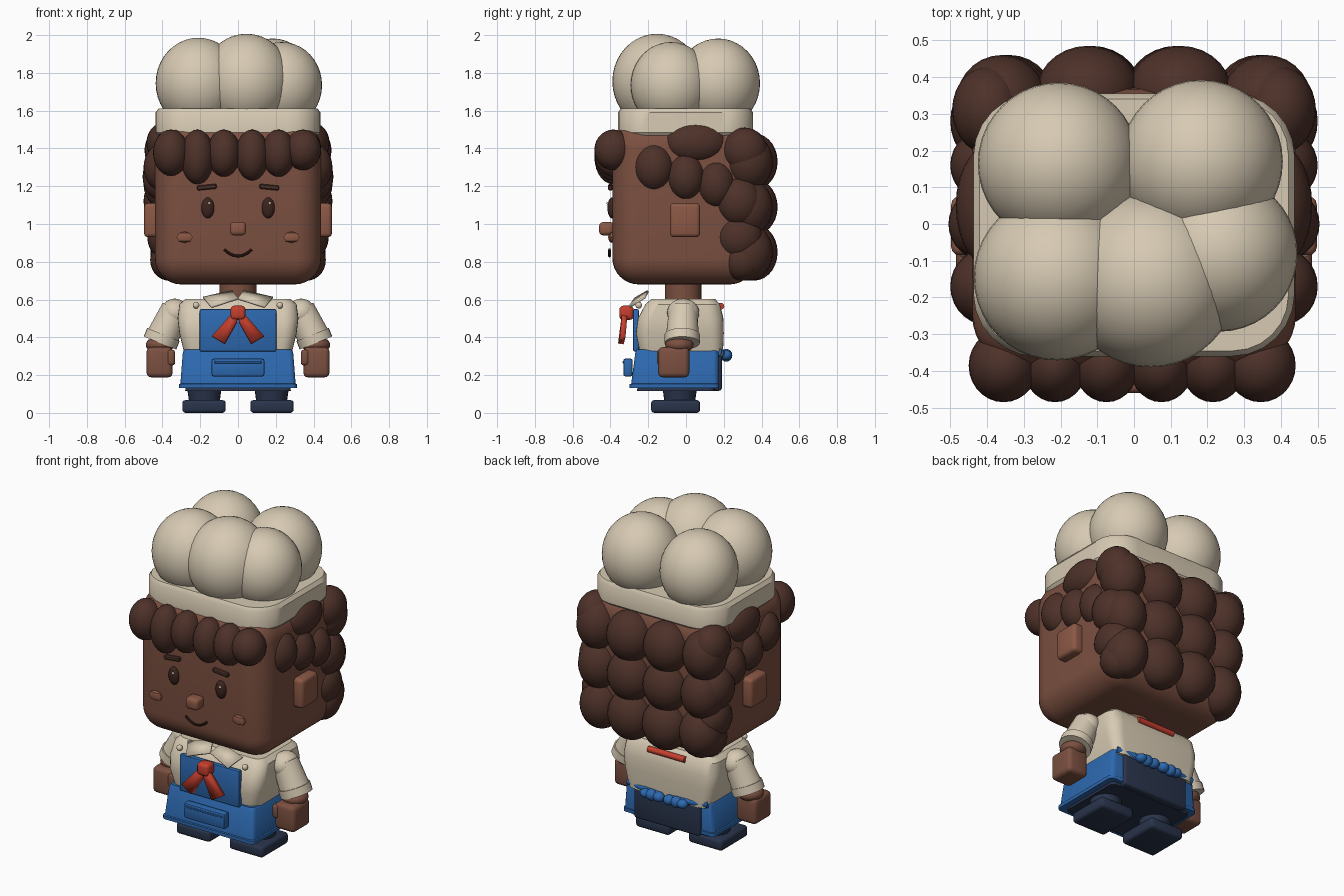
import bpy, bmesh, math
from mathutils import Vector, Matrix

cube = bpy.data.objects.get("Cube")
if cube:
    bpy.data.objects.remove(cube, do_unlink=True)


def material(name, rgb):
    m = bpy.data.materials.new(name)
    m.use_nodes = True
    m.diffuse_color = (*rgb, 1)
    m.node_tree.nodes["Principled BSDF"].inputs["Base Color"].default_value = (*rgb, 1)
    return m


CREAM = material("cream cloth", (0.68, 0.59, 0.45))
SKIN = material("brown skin", (0.2, 0.08, 0.052))
BLUSH = material("warm blush", (0.26, 0.098, 0.06))
HAIR = material("dark brown hair", (0.075, 0.031, 0.022))
EYE = material("eye brown", (0.045, 0.018, 0.013))
BLUE = material("apron blue", (0.026, 0.14, 0.43))
RED = material("scarf red", (0.56, 0.05, 0.027))
NAVY = material("trouser navy", (0.022, 0.034, 0.07))


def finish(name, bm, mat, angle=35):
    bmesh.ops.recalc_face_normals(bm, faces=bm.faces)
    me = bpy.data.meshes.new(name)
    bm.to_mesh(me)
    bm.free()
    me.materials.append(mat)
    ob = bpy.data.objects.new(name, me)
    bpy.context.collection.objects.link(ob)
    bpy.ops.object.select_all(action="DESELECT")
    ob.select_set(True)
    bpy.context.view_layer.objects.active = ob
    bpy.ops.object.shade_smooth_by_angle(angle=math.radians(angle))
    return ob


def box(name, c, size, mat, bevel=0.02, seg=3, tilt=0):
    bm = bmesh.new()
    bmesh.ops.create_cube(bm, size=1)
    bmesh.ops.scale(bm, vec=size, verts=bm.verts)
    if bevel:
        bmesh.ops.bevel(bm, geom=bm.edges[:], offset=bevel, segments=seg,
                        profile=0.5, affect="EDGES")
    turn = Matrix.Translation(c) @ Matrix.Rotation(tilt, 4, "Y")
    bmesh.ops.transform(bm, matrix=turn, verts=bm.verts)
    return finish(name, bm, mat)


def ball(name, c, r, mat, seg=28):
    r = r if isinstance(r, tuple) else (r, r, r)
    bm = bmesh.new()
    bmesh.ops.create_uvsphere(bm, u_segments=seg, v_segments=max(4, seg // 2), radius=1)
    bmesh.ops.transform(bm, matrix=Matrix.Translation(c) @ Matrix.Diagonal((*r, 1)),
                        verts=bm.verts)
    return finish(name, bm, mat)


def rod(name, a, b, r1, r2, mat, seg=24):
    a, b = Vector(a), Vector(b)
    bm = bmesh.new()
    bmesh.ops.create_cone(bm, cap_ends=True, segments=seg, radius1=r1, radius2=r2,
                          depth=(b - a).length)
    turn = (b - a).to_track_quat("Z", "Y").to_matrix().to_4x4()
    bmesh.ops.transform(bm, matrix=Matrix.Translation((a + b) / 2) @ turn, verts=bm.verts)
    return finish(name, bm, mat)


def loft(name, rings, mat, steps=6):
    """Stack of rounded rectangles: z, half width, front y, back y, corner radius."""
    bm = bmesh.new()
    loops = []
    for z, hx, y0, y1, r in rings:
        cy, hy = (y0 + y1) / 2, (y1 - y0) / 2
        loop = []
        for q, (sx, sy) in enumerate(((1, 1), (-1, 1), (-1, -1), (1, -1))):
            for k in range(steps + 1):
                t = (q + k / steps) * math.pi / 2
                loop.append(bm.verts.new((sx * (hx - r) + r * math.cos(t),
                                          cy + sy * (hy - r) + r * math.sin(t), z)))
        loops.append(loop)
    for lo, hi in zip(loops, loops[1:]):
        for i in range(len(lo)):
            j = (i + 1) % len(lo)
            bm.faces.new((lo[i], lo[j], hi[j], hi[i]))
    bm.faces.new(loops[0])
    bm.faces.new(loops[-1])
    return finish(name, bm, mat)


def plate(name, pts, thick, mat):
    bm = bmesh.new()
    bm.faces.new([bm.verts.new(p) for p in pts])
    ob = finish(name, bm, mat)
    mod = ob.modifiers.new("thickness", "SOLIDIFY")
    mod.thickness, mod.offset = thick, 0
    return ob


# Hat
loft("hat_band", [(1.465, 0.42, -0.345, 0.34, 0.15), (1.485, 0.437, -0.36, 0.355, 0.17),
                  (1.59, 0.437, -0.36, 0.355, 0.17), (1.612, 0.42, -0.345, 0.34, 0.15)], CREAM)
puffs = [(-0.205, 0.165, 1.745, 0.22), (0.183, 0.17, 1.745, 0.222), (-0.21, -0.145, 1.745, 0.226),
         (0.045, -0.153, 1.755, 0.237), (0.232, -0.08, 1.735, 0.213)]
for i, (x, y, z, r) in enumerate(puffs):
    ball(f"hat_puff_{i + 1}", (x, y, z), (r, r, r + 0.015), CREAM, 40)

# Head, nose and mouth
box("head", (0, -0.01, 1.11), (0.88, 0.76, 0.86), SKIN, 0.14, 8)
box("nose", (0, -0.42, 0.975), (0.085, 0.08, 0.07), BLUSH, 0.02)
rod("neck", (0, -0.015, 0.57), (0, -0.015, 0.72), 0.097, 0.097, SKIN)
mouth = [(0.145 * (k / 8 - 0.5), -0.405, 0.83 + 0.035 * (k / 4 - 1) ** 2) for k in range(9)]
for k in range(8):
    rod(f"mouth_{k + 1}", mouth[k], mouth[k + 1], 0.007, 0.007, EYE, 8)

# Fringe
for i, (x, bottom) in enumerate([(-0.355, 1.255), (-0.215, 1.21), (-0.075, 1.25),
                                 (0.075, 1.23), (0.215, 1.25), (0.345, 1.285)]):
    end = abs(x) > 0.3
    ball(f"fringe_curl_{i + 1}", (x, -0.385, (bottom + 1.5) / 2),
         (0.095 if end else 0.088, 0.1, (1.5 - bottom) / 2), HAIR)

# Back curls in a grid of rows
for row, z in enumerate((1.33, 1.09, 0.85)):
    for col, x in enumerate((-0.36, -0.125, 0.125, 0.36)):
        outer = abs(x) > 0.3
        ball(f"back_curl_{row + 1}_{col + 1}", (x * (1 - 0.03 * row), 0.33 if outer else 0.36, z),
             (0.125 if outer else 0.14, 0.13 if outer else 0.125, 0.15), HAIR)

# Side curls: y, z, radius along y, radius along z, outward reach
side_curls = [(0.05, 1.43, 0.17, 0.11, 0.485), (0.31, 1.39, 0.12, 0.12, 0.495),
              (-0.17, 1.3, 0.105, 0.125, 0.5), (0.0, 1.25, 0.1, 0.125, 0.505),
              (0.16, 1.21, 0.1, 0.125, 0.5), (0.28, 1.12, 0.12, 0.13, 0.5),
              (0.28, 0.93, 0.125, 0.12, 0.48), (0.3, 0.81, 0.11, 0.11, 0.465)]
for s, side in ((1, "left"), (-1, "right")):
    for i, (y, z, ry, rz, reach) in enumerate(side_curls):
        ball(f"{side}_curl_{i + 1}", (s * (reach - 0.1), y, z), (0.1, ry, rz), HAIR)

    # Face pairs and ears
    box(f"{side}_ear", (s * 0.455, -0.005, 1.02), (0.085, 0.16, 0.18), BLUSH, 0.022)
    ball(f"{side}_eye", (s * 0.16, -0.392, 1.085), (0.034, 0.024, 0.055), EYE)
    ball(f"{side}_eye_glint", (s * 0.16 + 0.008, -0.413, 1.11), 0.008, CREAM, 10)
    box(f"{side}_eyebrow", (s * 0.165, -0.4, 1.195), (0.105, 0.025, 0.026), HAIR, 0.006, 1, s * 0.1)
    ball(f"{side}_cheek", (s * 0.283, -0.393, 0.93), (0.05, 0.02, 0.03), BLUSH, 6)

    # Arm
    ball(f"{side}_shoulder", (s * 0.335, -0.015, 0.53), (0.075, 0.085, 0.075), CREAM)
    rod(f"{side}_sleeve", (s * 0.33, -0.015, 0.55), (s * 0.405, -0.02, 0.39), 0.076, 0.088, CREAM)
    rod(f"{side}_cuff", (s * 0.395, -0.02, 0.415), (s * 0.413, -0.02, 0.37), 0.093, 0.093, CREAM)
    ball(f"{side}_forearm", (s * 0.413, -0.035, 0.36), (0.075, 0.075, 0.045), SKIN)
    box(f"{side}_hand", (s * 0.415, -0.065, 0.268), (0.138, 0.165, 0.16), SKIN, 0.025)
    box(f"{side}_thumb", (s * 0.355, -0.125, 0.293), (0.045, 0.055, 0.085), SKIN, 0.018)

    # Leg and shoe
    rod(f"{side}_leg", (s * 0.178, -0.033, 0.05), (s * 0.178, -0.033, 0.16), 0.08, 0.095, NAVY)
    box(f"{side}_shoe", (s * 0.18, -0.055, 0.034), (0.23, 0.26, 0.068), NAVY, 0.018)

    # Collar, button and scarf tail
    plate(f"{side}_collar", [(s * 0.185, -0.22, 0.61), (s * 0.03, -0.2, 0.645),
                             (0, -0.27, 0.605), (s * 0.14, -0.3, 0.56)], 0.012, CREAM)
    ball(f"{side}_button", (s * 0.222, -0.25, 0.57), 0.018, CREAM, 14)
    plate(f"{side}_scarf_tail", [(s * 0.005, -0.325, 0.54), (s * 0.035, -0.325, 0.52),
                                 (s * 0.138, -0.335, 0.405), (s * 0.07, -0.345, 0.365),
                                 (s * 0.005, -0.33, 0.48)], 0.03, RED)

    # Apron tie around the back corner
    rod(f"{side}_apron_tie", (s * 0.27, 0.165, 0.325), (s * 0.05, 0.2, 0.31), 0.024, 0.02, BLUE, 12)
    for k, (x, r) in enumerate(((0.035, 0.03), (0.085, 0.034), (0.125, 0.026))):
        ball(f"{side}_bow_loop_{k + 1}", (s * x, 0.213, 0.305), (0.034, 0.032, r), BLUE, 16)

# Torso, trousers and apron
loft("shirt", [(0.3, 0.28, -0.24, 0.195, 0.06), (0.42, 0.31, -0.265, 0.2, 0.07),
               (0.5, 0.32, -0.255, 0.198, 0.08), (0.575, 0.31, -0.215, 0.18, 0.07),
               (0.602, 0.28, -0.185, 0.155, 0.05)], CREAM)
loft("trousers", [(0.115, 0.28, -0.26, 0.15, 0.03), (0.3, 0.26, -0.23, 0.15, 0.03)], NAVY)
box("trouser_seat", (0, 0.08, 0.222), (0.45, 0.22, 0.21), NAVY, 0.015)
loft("apron_skirt", [(0.132, 0.312, -0.298, 0.175, 0.025), (0.152, 0.312, -0.298, 0.175, 0.025),
                     (0.155, 0.305, -0.29, 0.172, 0.025), (0.322, 0.292, -0.268, 0.172, 0.025),
                     (0.336, 0.282, -0.26, 0.165, 0.025)], BLUE, 3)
box("apron_bib", (0, -0.265, 0.437), (0.405, 0.03, 0.225), BLUE, 0.008, 2)
box("apron_pocket", (0, -0.307, 0.24), (0.28, 0.05, 0.095), BLUE, 0.012, 2)
box("pocket_hem", (0, -0.331, 0.268), (0.25, 0.008, 0.012), BLUE, 0.002, 1)

# Scarf
box("scarf_knot", (0, -0.315, 0.53), (0.08, 0.075, 0.075), RED, 0.02)
rod("scarf_back", (-0.125, 0.185, 0.565), (0.125, 0.185, 0.565), 0.018, 0.018, RED, 12)
